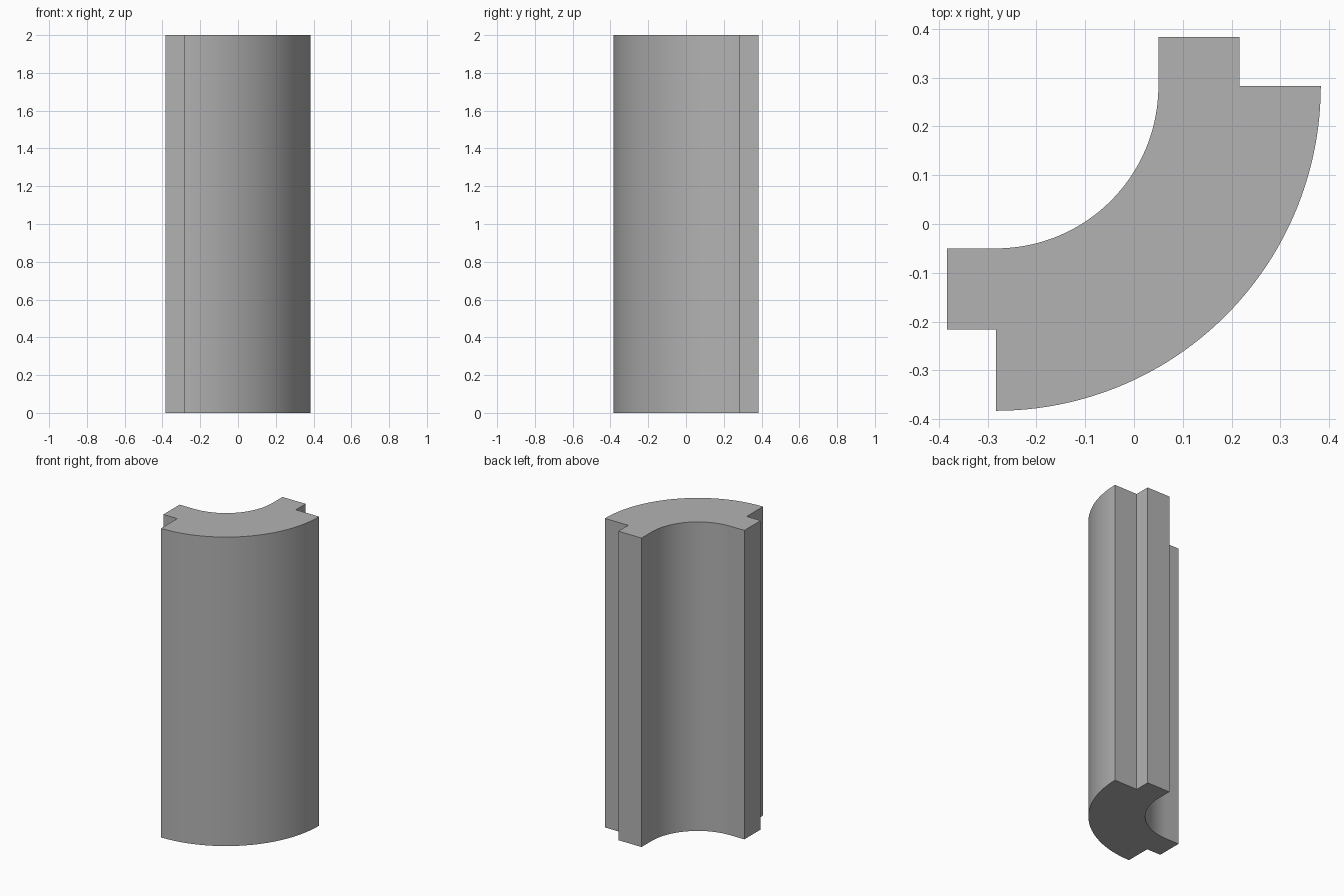
import bpy
import bmesh
from math import sin, cos, pi, radians

cube = bpy.data.objects.get("Cube")
if cube:
    bpy.data.objects.remove(cube, do_unlink=True)

OUTER, INNER, TAB, HEIGHT = 0.666, 0.333, 0.1, 2.0
MID = (OUTER + INNER) / 2
CX, CY = -0.283, 0.283
STEPS = 48

grey = bpy.data.materials.new("plain grey")
grey.use_nodes = True
colour = (0.45, 0.45, 0.45, 1)
grey.diffuse_color = colour
grey.node_tree.nodes["Principled BSDF"].inputs["Base Color"].default_value = colour


def arc(radius):
    """Quarter circle around the bend centre, from -y round to +x."""
    angles = [-pi / 2 + pi / 2 * i / STEPS for i in range(STEPS + 1)]
    return [(radius * cos(a), radius * sin(a)) for a in angles]


# Cross-section: outer arc, tongue on one end, inner arc, tongue on the other
profile = arc(OUTER)
profile += [(MID, 0), (MID, TAB), (INNER, TAB)]
profile += reversed(arc(INNER))
profile += [(-TAB, -INNER), (-TAB, -MID), (0, -MID)]

# Curved post, extruded straight up
bm = bmesh.new()
base = bm.faces.new([bm.verts.new((x + CX, y + CY, 0)) for x, y in profile])
top = bmesh.ops.extrude_face_region(bm, geom=[base], use_keep_orig=True)
bmesh.ops.translate(bm, vec=(0, 0, HEIGHT),
                    verts=[g for g in top["geom"] if isinstance(g, bmesh.types.BMVert)])
bmesh.ops.recalc_face_normals(bm, faces=bm.faces)
mesh = bpy.data.meshes.new("curved_corner_post")
bm.to_mesh(mesh)
bm.free()
mesh.materials.append(grey)

post = bpy.data.objects.new("curved_corner_post", mesh)
bpy.context.collection.objects.link(post)
bpy.context.view_layer.objects.active = post
post.select_set(True)
bpy.ops.object.shade_smooth_by_angle(angle=radians(30))
